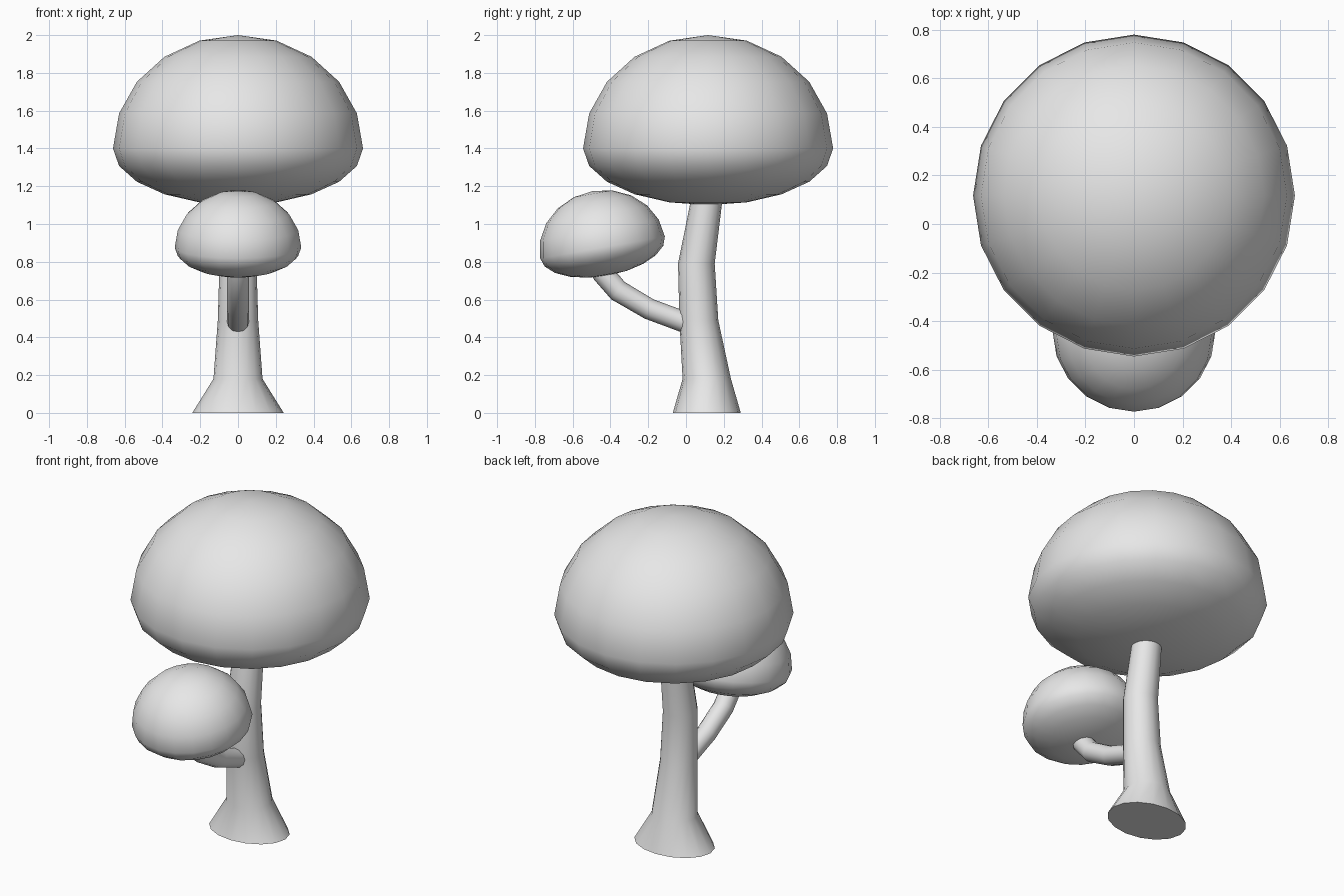
import bpy, bmesh, math
from mathutils import Vector, Matrix

if "Cube" in bpy.data.objects:
    bpy.data.objects.remove(bpy.data.objects["Cube"])

grey = bpy.data.materials.new("plain grey")
grey.diffuse_color = (0.8, 0.8, 0.8, 1)
grey.use_nodes = True
grey.node_tree.nodes["Principled BSDF"].inputs["Base Color"].default_value = grey.diffuse_color


def finish(bm, name):
    bmesh.ops.recalc_face_normals(bm, faces=bm.faces[:])
    mesh = bpy.data.meshes.new(name)
    bm.to_mesh(mesh)
    bm.free()
    mesh.materials.append(grey)
    obj = bpy.data.objects.new(name, mesh)
    bpy.context.collection.objects.link(obj)
    bpy.ops.object.select_all(action='DESELECT')
    obj.select_set(True)
    bpy.context.view_layer.objects.active = obj
    bpy.ops.object.shade_smooth_by_angle(angle=math.radians(55))
    return obj


def cap(name, centre, radius, above, below, tilt=0):
    """Dome: a sphere with a tall upper half and a shallow lower half."""
    bm = bmesh.new()
    bmesh.ops.create_uvsphere(bm, u_segments=20, v_segments=10, radius=1)
    for v in bm.verts:
        v.co.x *= radius
        v.co.y *= radius
        v.co.z *= above if v.co.z > 0 else below
    bm.transform(Matrix.Translation(centre) @ Matrix.Rotation(tilt, 4, 'X'))
    return finish(bm, name)


def tube(name, rings, sides):
    """Skin rings of (y, z, x radius, y radius, lean) into a closed tube."""
    bm = bmesh.new()
    loops = []
    for y, z, rx, ry, lean in rings:
        turn = Matrix.Rotation(lean, 3, 'X')
        loops.append([bm.verts.new(Vector((0, y, z)) + turn @ Vector(
            (rx * math.cos(a), ry * math.sin(a), 0)))
            for a in (math.tau * i / sides for i in range(sides))])
    for low, high in zip(loops, loops[1:]):
        for i in range(sides):
            j = (i + 1) % sides
            bm.faces.new((low[i], low[j], high[j], high[i]))
    bm.faces.new(loops[0][::-1])
    bm.faces.new(loops[-1])
    return finish(bm, name)


# Large and small caps
cap("large_cap", (0, 0.117, 1.40), 0.662, 0.60, 0.30)
cap("small_cap", (0, -0.442, 0.876), 0.335, 0.303, 0.152, math.radians(10))

# Flared main stem, curving gently as it rises
tube("main_stem", [
    (0.11, 0.00, 0.242, 0.18, 0),
    (0.11, 0.18, 0.13, 0.128, 0),
    (0.068, 0.49, 0.107, 0.103, 0),
    (0.055, 0.79, 0.098, 0.097, 0),
    (0.108, 1.12, 0.085, 0.084, 0),
    (0.115, 1.20, 0.083, 0.082, 0),
], 16)

# Thin side stem bending up into the small cap
tube("side_stem", [
    (0.06, 0.455, 0.058, 0.058, math.radians(70)),
    (-0.02, 0.485, 0.058, 0.056, math.radians(69)),
    (-0.195, 0.55, 0.058, 0.056, math.radians(64)),
    (-0.36, 0.647, 0.058, 0.058, math.radians(52)),
    (-0.44, 0.74, 0.058, 0.058, math.radians(38)),
    (-0.475, 0.80, 0.056, 0.056, math.radians(30)),
], 12)
